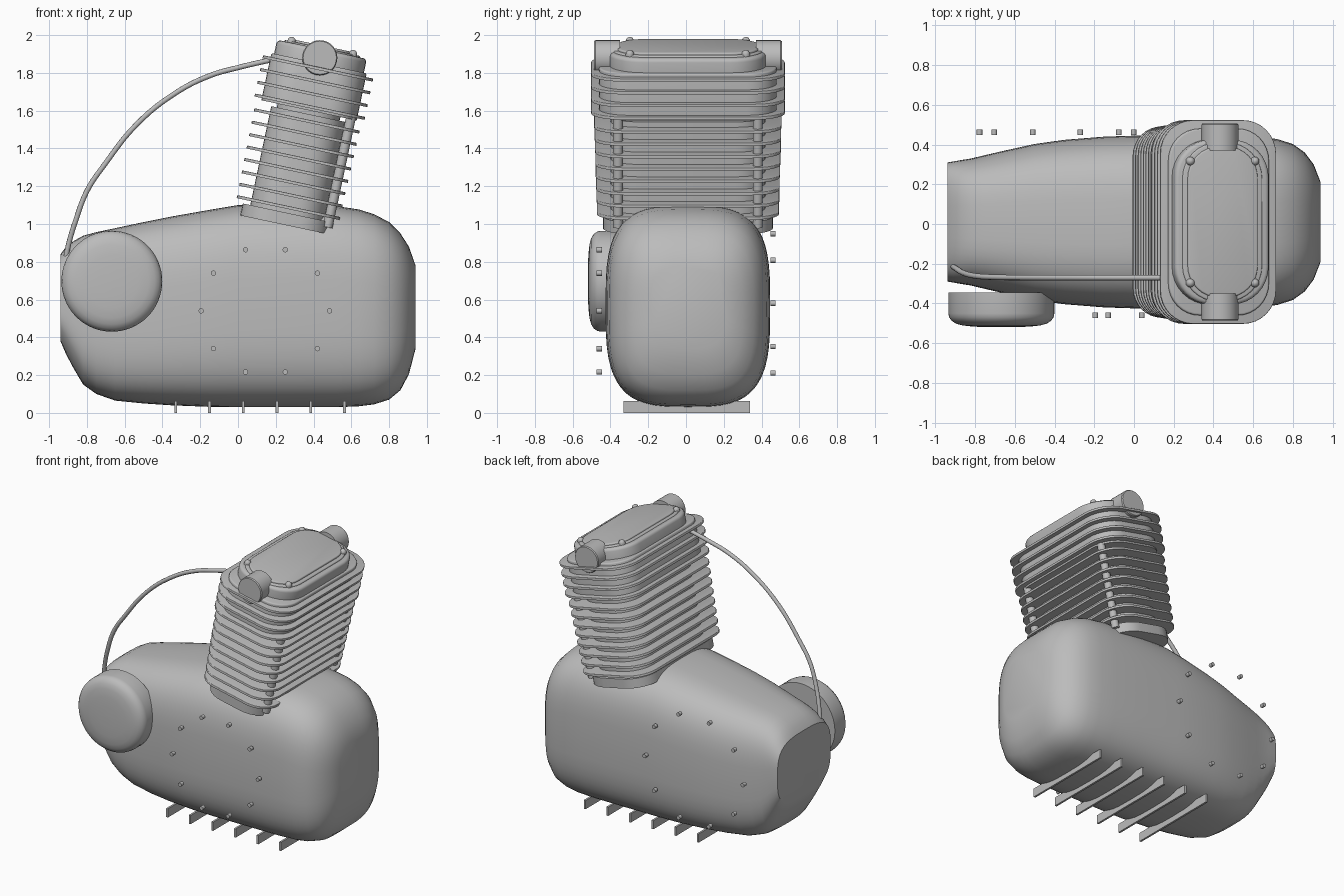
import bpy, bmesh, math
from mathutils import Matrix, Vector

if "Cube" in bpy.data.objects:
    bpy.data.objects.remove(bpy.data.objects["Cube"])

metal = bpy.data.materials.new("grey_metal")
metal.diffuse_color = (0.5, 0.5, 0.5, 1)
metal.use_nodes = True
metal.node_tree.nodes["Principled BSDF"].inputs["Base Color"].default_value = metal.diffuse_color

TILT = math.radians(12)
YC = 0.01
# Frame of the leaning cylinder: local z runs along its axis
LEAN = Matrix.Translation((0.248, YC, 1.0)) @ Matrix.Rotation(TILT, 4, 'Y')


def loft(name, rings, matrix=Matrix()):
    """Skin a list of equal-length point rings and cap both ends."""
    bm = bmesh.new()
    rows = [[bm.verts.new(matrix @ Vector(p)) for p in ring] for ring in rings]
    n = len(rows[0])
    for a, b in zip(rows, rows[1:]):
        for i in range(n):
            j = (i + 1) % n
            bm.faces.new((a[i], a[j], b[j], b[i]))
    bm.faces.new(rows[0][::-1])
    bm.faces.new(rows[-1])
    bmesh.ops.recalc_face_normals(bm, faces=bm.faces[:])
    mesh = bpy.data.meshes.new(name)
    bm.to_mesh(mesh)
    bm.free()
    mesh.materials.append(metal)
    obj = bpy.data.objects.new(name, mesh)
    bpy.context.collection.objects.link(obj)
    return obj


def superellipse(a, b, n, count=56):
    pts = []
    for i in range(count):
        t = 2 * math.pi * i / count
        c, s = math.cos(t), math.sin(t)
        pts.append((math.copysign(abs(c) ** (2 / n), c) * a,
                    math.copysign(abs(s) ** (2 / n), s) * b))
    return pts


def rounded(hx, hy, r, steps=8):
    pts = []
    for k, (sx, sy) in enumerate(((1, 1), (-1, 1), (-1, -1), (1, -1))):
        for i in range(steps + 1):
            t = math.pi / 2 * (k + i / steps)
            pts.append((sx * (hx - r) + r * math.cos(t), sy * (hy - r) + r * math.sin(t)))
    return pts


def slab(name, hx, hy, r, z0, z1, edge=0.0):
    """Rounded block in the leaning frame with an optional softened top edge."""
    levels = [(z0, 0.0), (z1 - edge, 0.0)]
    if edge:
        levels += [(z1 - edge * (1 - math.sin(t)), edge * (1 - math.cos(t)))
                   for t in (math.pi / 6, math.pi / 3, math.pi / 2)]
    rings = [[(x, y, z) for x, y in rounded(hx - d, hy - d, r - d)] for z, d in levels]
    return loft(name, rings, LEAN)


def lathe(name, profile, matrix, count=32):
    """Solid of revolution about local z from (radius, height) pairs."""
    rings = [[(r * math.cos(2 * math.pi * i / count), r * math.sin(2 * math.pi * i / count), z)
              for i in range(count)] for r, z in profile]
    return loft(name, rings, matrix)


def along_y(x, z):
    """Local +z points to -y, so heights are distances in front of y = 0."""
    return Matrix.Translation((x, 0, z)) @ Matrix.Rotation(math.pi / 2, 4, 'X')


# Crankcase: x, bottom, top, half width
stations = [(-.94, .38, .84, .30), (-.91, .31, .88, .305), (-.87, .235, .91, .312),
            (-.82, .15, .938, .32), (-.75, .10, .957, .337), (-.65, .065, .978, .36),
            (-.5, .05, 1.01, .393), (-.35, .04, 1.04, .414), (-.15, .032, 1.075, .43),
            (0, .03, 1.10, .435), (.3, .03, 1.10, .436), (.52, .03, 1.095, .434),
            (.64, .035, 1.077, .428), (.72, .045, 1.052, .418), (.8, .07, 1.01, .393),
            (.86, .12, .95, .35), (.905, .205, .88, .29), (.94, .34, .78, .20)]
loft("crankcase", [[(x, YC + p, (lo + hi) / 2 + q)
                    for p, q in superellipse(w, (hi - lo) / 2, 3.3)]
                   for x, lo, hi, w in stations])

# Cylinder base, barrel, head and cover
slab("cylinder_base", .24, .45, .16, -.005, .06)
slab("barrel", .2, .41, .15, .03, .595)
slab("neck", .17, .36, .14, .59, .63)
slab("head", .258, .47, .16, .615, .87, .01)
slab("head_cover", .243, .415, .19, .86, .945, .02)
slab("cover_bead", .205, .40, .18, .94, .953, .008)
slab("cover_plate", .18, .38, .16, .945, .965, .008)

# Cooling fins
for i in range(8):
    slab("barrel_fin", .278 + .001 * i, .482 + .002 * i, .15, .081 + .067 * i, .097 + .067 * i, .004)
for i in range(4):
    slab("head_fin", .298, .513, .17, .627 + .069 * i, .643 + .069 * i, .004)

# Pushrod tubes on the rear side of the barrel
for s in (-1, 1):
    lathe("pushrod_tube", [(.026, .03), (.026, .63)],
          LEAN @ Matrix.Translation((.225, s * .37, 0)), 16)

# Dome bolts on the cover corners
dome = [(.022, -.03), (.022, 0)] + [(.022 * math.cos(t), .022 * math.sin(t))
                                     for t in (.4, .8, 1.2, 1.5)]
for sx in (-1, 1):
    for sy in (-1, 1):
        lathe("cover_bolt", dome, LEAN @ Matrix.Translation((sx * .166, sy * .307, .955)), 16)

# Round caps on both ends of the head
for s in (-1, 1):
    c = -YC + s * .0
    lathe("side_cap", [(.093, c + s * .36), (.093, c + s * .49), (.088, c + s * .497)],
          along_y(.433, 1.88))

# Air cleaner
lathe("air_cleaner", [(.267, .345), (.267, .45), (.263, .47), (.25, .488), (.228, .502),
                      (.195, .511), (.14, .517), (.07, .519), (.01, .52)],
      along_y(-.668, .697), 64)

# Rings of case bolts on both sides
for cx, cz, r, y0 in ((.145, .54, .34, .445), (-.39, .58, .388, -.475)):
    for k in range(10):
        t = math.pi * k / 5
        lathe("case_bolt", [(.014, y0), (.014, y0 + .028)],
              along_y(cx + r * math.cos(t), cz + r * math.sin(t)), 12)

# Sump ribs
for i in range(6):
    x = -.33 + .1788 * i
    loft("sump_rib", [[(x - .007, y, 0), (x + .007, y, 0), (x + .007, y, .062), (x - .007, y, .062)]
                      for y in (-.33, .338)])

# Oil line from the crankcase to the head
path = [(-.91, -.215, .83), (-.895, -.225, .9), (-.862, -.245, 1.01), (-.797, -.262, 1.18),
        (-.706, -.268, 1.315), (-.537, -.27, 1.527), (-.336, -.27, 1.69), (-.15, -.27, 1.785),
        (.008, -.27, 1.83), (.18, -.27, 1.87)]
curve = bpy.data.curves.new("oil_line", 'CURVE')
curve.dimensions = '3D'
curve.bevel_depth = .014
curve.bevel_resolution = 3
curve.resolution_u = 6
curve.use_fill_caps = True
spline = curve.splines.new('BEZIER')
spline.bezier_points.add(len(path) - 1)
for bp, p in zip(spline.bezier_points, path):
    bp.co = p
    bp.handle_left_type = bp.handle_right_type = 'AUTO'
curve.materials.append(metal)
line = bpy.data.objects.new("oil_line", curve)
bpy.context.collection.objects.link(line)

# Smooth shading with sharp edges kept
for obj in bpy.data.objects:
    if obj.type == 'MESH':
        obj.select_set(True)
        bpy.context.view_layer.objects.active = obj
bpy.ops.object.shade_smooth_by_angle(angle=math.radians(35))
